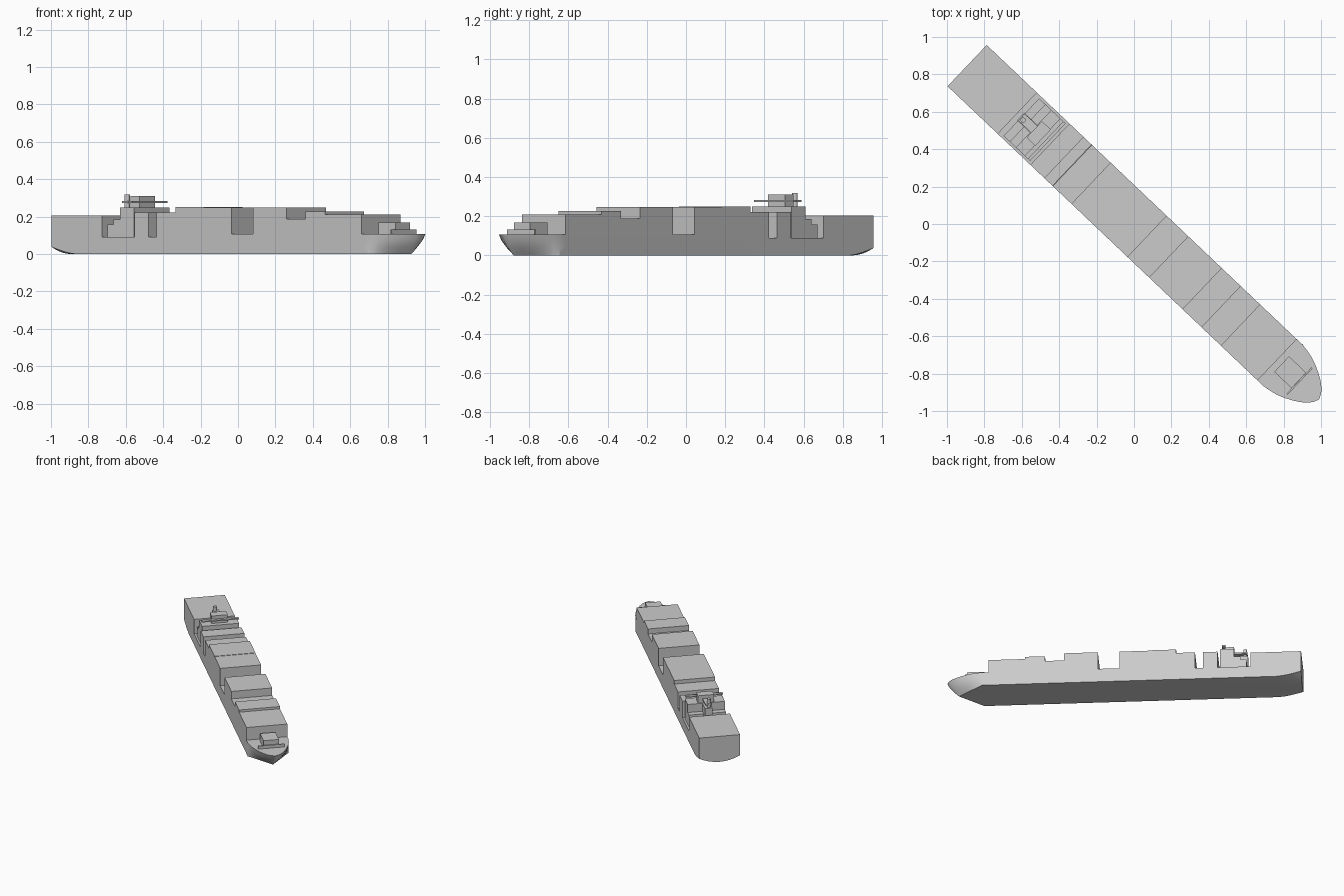
import bpy, bmesh, math
from mathutils import Matrix

cube = bpy.data.objects.get("Cube")
if cube:
    bpy.data.objects.remove(cube, do_unlink=True)

HEADING = Matrix.Rotation(math.radians(-43.5), 4, 'Z')   # local +x is the bow
HALF = 0.152
LOW, MAIN = 0.09, 0.108                                  # deck levels

grey = bpy.data.materials.new("ship_grey")
grey.use_nodes = True
colour = (0.6, 0.6, 0.6, 1)
grey.diffuse_color = colour
grey.node_tree.nodes["Principled BSDF"].inputs["Base Color"].default_value = colour


def finish(name, bm, smooth=False):
    bmesh.ops.recalc_face_normals(bm, faces=bm.faces)
    mesh = bpy.data.meshes.new(name)
    bm.to_mesh(mesh)
    bm.free()
    mesh.materials.append(grey)
    obj = bpy.data.objects.new(name, mesh)
    bpy.context.collection.objects.link(obj)
    obj.matrix_world = HEADING
    if smooth:
        bpy.ops.object.select_all(action='DESELECT')
        obj.select_set(True)
        bpy.context.view_layer.objects.active = obj
        bpy.ops.object.shade_smooth_by_angle(angle=math.radians(30))
    return obj


def box(name, x0, x1, half, z0, z1, mid=0):
    bm = bmesh.new()
    place = (Matrix.Translation(((x0 + x1) / 2, mid, (z0 + z1) / 2))
             @ Matrix.Diagonal((x1 - x0, half * 2, z1 - z0, 1)))
    bmesh.ops.create_cube(bm, size=1, matrix=place)
    return finish(name, bm)


def cylinder(name, x, y, radius, z0, z1):
    bm = bmesh.new()
    bmesh.ops.create_cone(bm, cap_ends=True, segments=16, radius1=radius, radius2=radius,
                          depth=z1 - z0, matrix=Matrix.Translation((x, y, (z0 + z1) / 2)))
    return finish(name, bm, True)


# Hull sections: each runs from the port deck edge under the keel to starboard
def section(top, bottom, deck, lift=0):
    (xt, bt), (xb, bb) = top, bottom
    side = [(xt, bt, deck)]
    for t, flare in ((0.7, 0.82), (0.35, 0.46)):
        side.append((xb + (xt - xb) * flare, bb + (bt - bb) * flare,
                     lift + (deck - lift) * t))
    for f in (1, 0.75, 0.5, 0.25):
        side.append((xb, bb * f, lift * f * f))
    return side + [(xb, 0, 0)] + [(x, -y, z) for x, y, z in reversed(side)]


rings = []
for i in range(5):                                       # stern with rising bilge
    x = -1.23 + 0.045 * i
    rings.append(section((x, HALF), (x, HALF), LOW, 0.038 * (1 - i / 4) ** 1.5))
for x, deck in ((-0.457, LOW), (-0.455, MAIN), (1.055, MAIN)):
    rings.append(section((x, HALF), (x, HALF), deck))
bow = [(1.1, HALF), (1.14, 0.146), (1.18, 0.137), (1.22, 0.122), (1.26, 0.103),
       (1.3, 0.079), (1.33, 0.055), (1.35, 0.031), (1.362, 0.004)]
for i, top in enumerate(bow):                            # flared bow over a pointed keel
    t = i / (len(bow) - 1)
    rings.append(section(top, (1.1 + 0.178 * t, HALF * (1 - t) + 0.001), MAIN))

bm = bmesh.new()
loops = [[bm.verts.new(p) for p in ring] for ring in rings]
for a, b in zip(loops, loops[1:]):
    for k in range(len(a)):
        n = (k + 1) % len(a)
        bm.faces.new((a[k], a[n], b[n], b[k]))
bm.faces.new(loops[0])
bm.faces.new(loops[-1])
finish("hull", bm, True)

# Cargo stacks, flush with the hull sides
stacks = [("stern", -1.23, -0.86, LOW, 0.205), ("aft", -0.62, -0.515, LOW, 0.222),
          ("aft_low", -0.455, -0.317, MAIN, 0.222), ("middle_aft", -0.317, -0.11, MAIN, 0.251),
          ("middle", -0.11, 0.097, MAIN, 0.248), ("forward", 0.255, 0.503, MAIN, 0.248),
          ("forward_low", 0.503, 0.641, MAIN, 0.188), ("fore", 0.641, 0.786, MAIN, 0.228),
          ("bow", 0.786, 1.055, MAIN, 0.21)]
for name, x0, x1, z0, z1 in stacks:
    box(name + "_cargo_stack", x0, x1, HALF, z0, z1)

# Deckhouse tiers, stepping in towards the stern
for i, (x0, z0, z1) in enumerate(((-0.83, LOW, 0.157), (-0.785, 0.157, 0.185),
                                  (-0.74, 0.185, 0.25))):
    box(f"deckhouse_tier_{i + 1}", x0, -0.635, 0.138, z0, z1)
box("wheelhouse", -0.735, -0.67, 0.06, 0.25, 0.31)
box("bridge_wings", -0.675, -0.65, 0.138, 0.274, 0.284)

# Funnel behind the deckhouse
box("funnel_casing", -0.835, -0.74, 0.028, 0.157, 0.25)
box("funnel_platform", -0.83, -0.735, 0.025, 0.272, 0.284)
cylinder("funnel", -0.812, -0.005, 0.014, 0.25, 0.318)

# Foredeck
box("foredeck_house", 1.088, 1.215, 0.057, MAIN, 0.168)
box("breakwater", 1.216, 1.224, 0.097, MAIN, 0.132)
